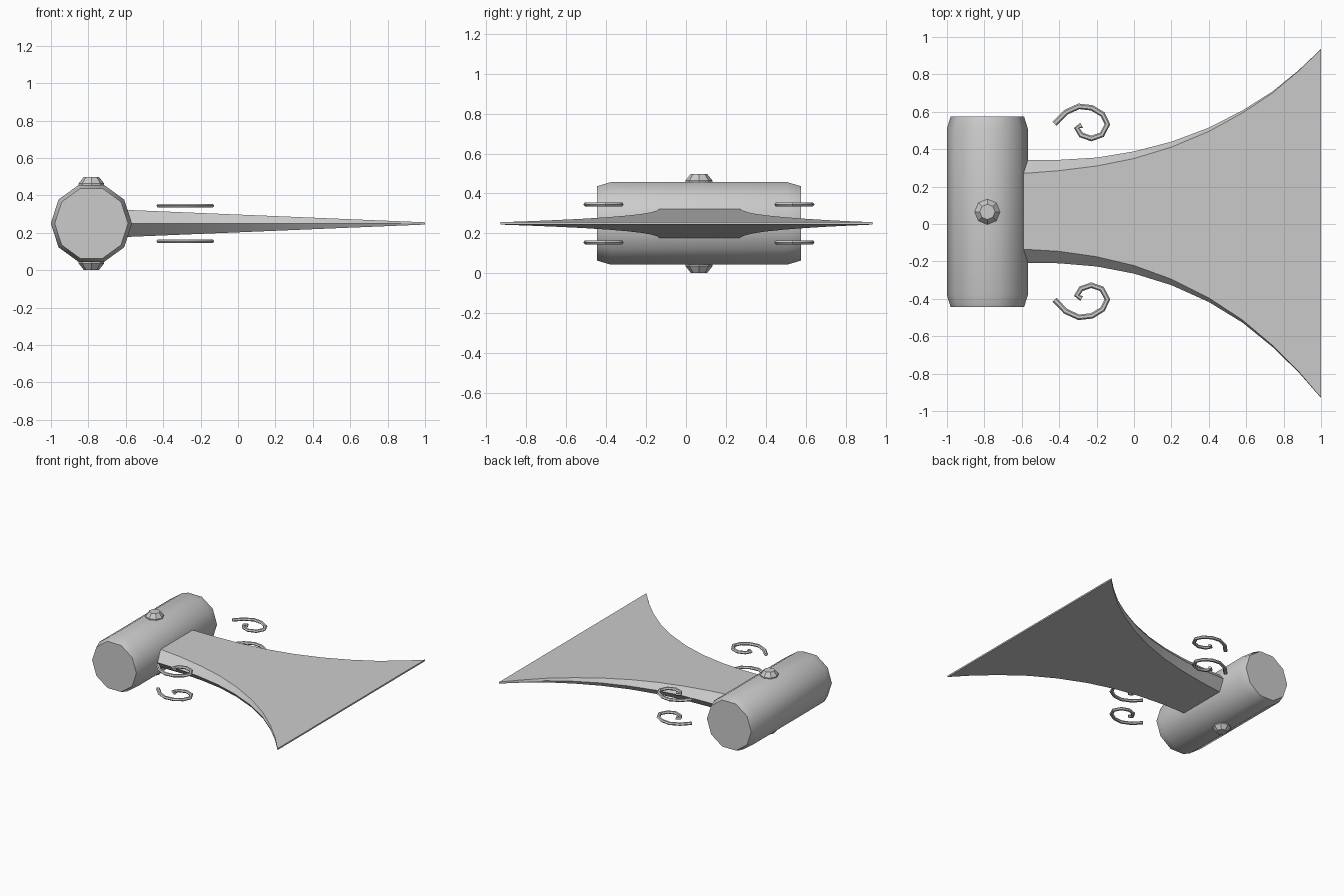
import bpy, bmesh, math

if "Cube" in bpy.data.objects:
    bpy.data.objects.remove(bpy.data.objects["Cube"])

mat = bpy.data.materials.new("steel_grey")
mat.diffuse_color = (0.6, 0.6, 0.6, 1)
mat.use_nodes = True
mat.node_tree.nodes["Principled BSDF"].inputs["Base Color"].default_value = mat.diffuse_color

MID_Y, MID_Z, SOCKET_X = 0.065, 0.25, -0.784


def skin(name, rings, angle):
    """Join closed rings of points into a capped solid."""
    bm = bmesh.new()
    loops = [[bm.verts.new(p) for p in ring] for ring in rings]
    for a, b in zip(loops, loops[1:]):
        for i in range(len(a)):
            j = (i + 1) % len(a)
            bm.faces.new((a[i], a[j], b[j], b[i]))
    bm.faces.new(loops[0])
    bm.faces.new(loops[-1])
    bmesh.ops.recalc_face_normals(bm, faces=bm.faces)
    me = bpy.data.meshes.new(name)
    bm.to_mesh(me)
    bm.free()
    me.materials.append(mat)
    ob = bpy.data.objects.new(name, me)
    bpy.context.collection.objects.link(ob)
    bpy.ops.object.select_all(action='DESELECT')
    ob.select_set(True)
    bpy.context.view_layer.objects.active = ob
    bpy.ops.object.shade_smooth_by_angle(angle=math.radians(angle))
    return ob


def circle(n, r):
    return [(r * math.cos(math.tau * i / n), r * math.sin(math.tau * i / n)) for i in range(n)]


# Socket: ten-sided barrel along y with tapered ends
skin("socket", [[(SOCKET_X + u, y, MID_Z + v) for u, v in circle(10, r)]
                for y, r in ((-0.445, 0.196), (-0.378, 0.217), (0.508, 0.217), (0.575, 0.196))], 40)

# Rivets above and below the socket
for name, s in (("top_rivet", 1), ("bottom_rivet", -1)):
    skin(name, [[(SOCKET_X + u, MID_Y + v, MID_Z + s * h) for u, v in circle(8, r)]
                for h, r in ((0.19, 0.068), (0.214, 0.068), (0.248, 0.041))], 30)

# Blade: stations of x, ridge y (upper, lower), face y (upper, lower)
stations = [
    (-0.66, 0.342, -0.208, 0.268, -0.133),
    (-0.57, 0.342, -0.208, 0.272, -0.136),
    (-0.40, 0.343, -0.210, 0.285, -0.146),
    (-0.20, 0.355, -0.227, 0.310, -0.175),
    (0.00, 0.388, -0.265, 0.350, -0.222),
    (0.20, 0.440, -0.327, 0.411, -0.295),
    (0.40, 0.515, -0.417, 0.495, -0.395),
    (0.58, 0.607, -0.527, 0.594, -0.513),
    (0.74, 0.708, -0.657, 0.700, -0.648),
    (0.88, 0.822, -0.793, 0.818, -0.788),
    (1.00, 0.936, -0.930, 0.934, -0.928),
]
rings = []
for x, ru, rl, fu, fl in stations:
    h = 0.006 + 0.066 * (1 - x) / 1.59
    rings.append([(x, ru, MID_Z), (x, fu, MID_Z + h), (x, fl, MID_Z + h),
                  (x, rl, MID_Z), (x, fl, MID_Z - h), (x, fu, MID_Z - h)])
skin("blade", rings, 30)

# Scroll ornaments: one spiral path mirrored across y and z
path = [(-0.425, 0.535), (-0.365, 0.597), (-0.295, 0.629), (-0.225, 0.621), (-0.168, 0.586),
        (-0.142, 0.533), (-0.172, 0.477), (-0.228, 0.457), (-0.283, 0.476),
        (-0.306, 0.513), (-0.280, 0.528)]
for side, sy in (("left", 1), ("right", -1)):
    for level, sz in (("upper", 1), ("lower", -1)):
        rings = []
        for i, (x, y) in enumerate(path):
            a, b = path[max(i - 1, 0)], path[min(i + 1, len(path) - 1)]
            dx, dy = b[0] - a[0], b[1] - a[1]
            d = math.hypot(dx, dy)
            rings.append([(x - dy / d * u, MID_Y + sy * (y + dx / d * u - MID_Y),
                           MID_Z + sz * 0.095 + 0.75 * v) for u, v in circle(6, 0.015)])
        skin(f"{level}_{side}_scroll", rings, 40)
